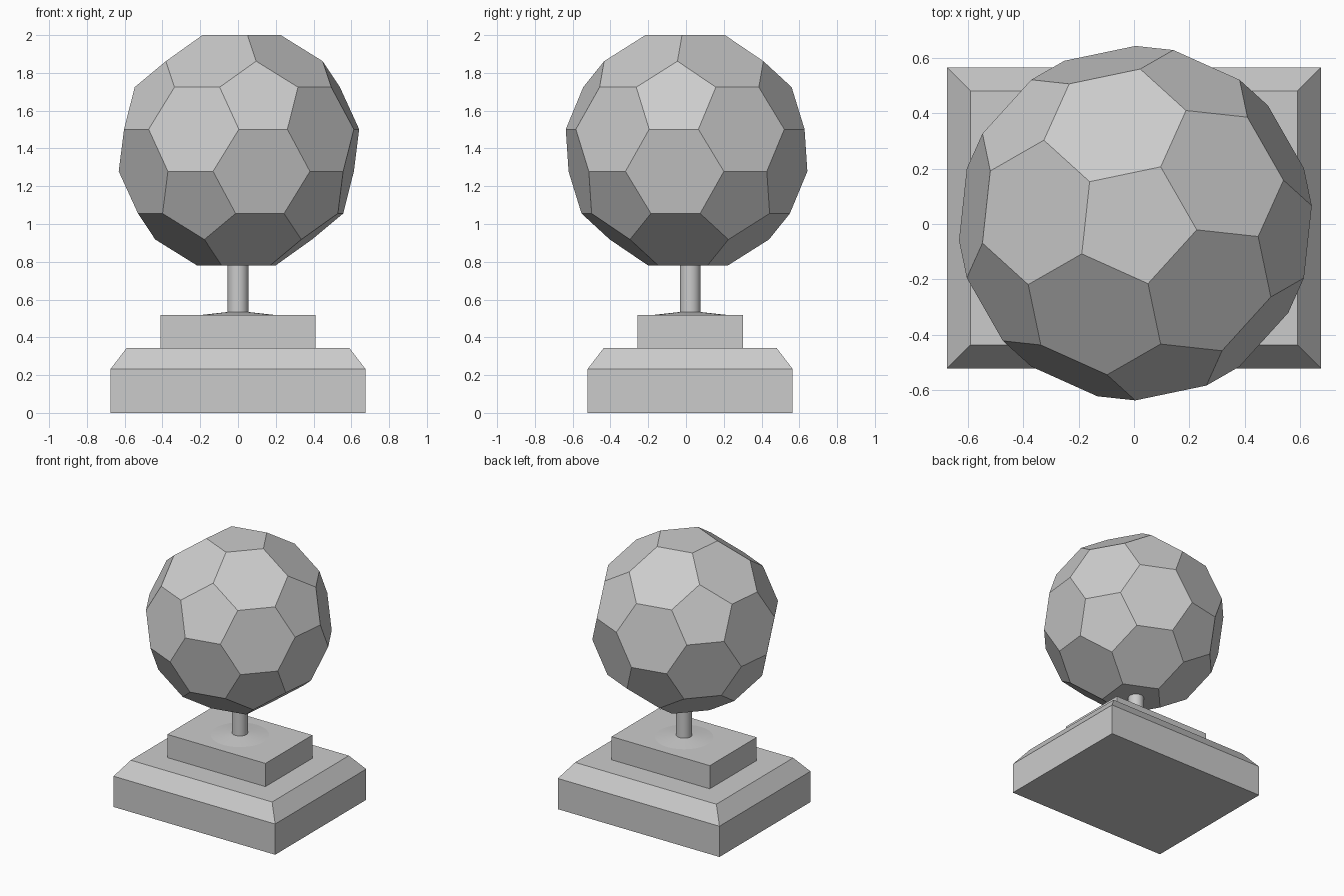
import bpy, bmesh, math
from mathutils import Vector

if "Cube" in bpy.data.objects:
    bpy.data.objects.remove(bpy.data.objects["Cube"])

grey = bpy.data.materials.new("plain grey")
grey.diffuse_color = (0.6, 0.6, 0.6, 1)
grey.use_nodes = True
grey.node_tree.nodes["Principled BSDF"].inputs["Base Color"].default_value = grey.diffuse_color
BASE_Y = 0.022


def finish(name, bm):
    bmesh.ops.recalc_face_normals(bm, faces=bm.faces[:])
    me = bpy.data.meshes.new(name)
    bm.to_mesh(me)
    bm.free()
    me.materials.append(grey)
    ob = bpy.data.objects.new(name, me)
    bpy.context.collection.objects.link(ob)
    return ob


def tiers(name, layers):
    """Stacked rectangles (half x, half y, z) joined into a closed solid."""
    bm = bmesh.new()
    rings = [[bm.verts.new((sx * hx, BASE_Y + sy * hy, z))
              for sx, sy in ((-1, -1), (1, -1), (1, 1), (-1, 1))]
             for hx, hy, z in layers]
    bm.faces.new(rings[0])
    bm.faces.new(rings[-1])
    for a, b in zip(rings, rings[1:]):
        for i in range(4):
            j = (i + 1) % 4
            bm.faces.new((a[i], a[j], b[j], b[i]))
    return finish(name, bm)


# Plinth with a chamfered top, and the block on it
tiers("plinth", [(0.675, 0.543, 0), (0.675, 0.543, 0.232), (0.59, 0.458, 0.343)])
tiers("upper_block", [(0.41, 0.28, 0.343), (0.41, 0.28, 0.518)])

# Round post with a shallow flared foot
SEG = 32
bm = bmesh.new()
rings = []
for r, z in ((0.2, 0.518), (0.055, 0.534), (0.055, 0.79)):
    rings.append([bm.verts.new((r * math.cos(i * math.tau / SEG),
                                BASE_Y + r * math.sin(i * math.tau / SEG), z))
                  for i in range(SEG)])
for a, b in zip(rings, rings[1:]):
    for i in range(SEG):
        j = (i + 1) % SEG
        bm.faces.new((a[i], a[j], b[j], b[i]))
bm.faces.new(rings[-1])
post = finish("post", bm)
bpy.context.view_layer.objects.active = post
post.select_set(True)
bpy.ops.object.shade_smooth_by_angle(angle=math.radians(35))

# Ball: icosahedron with every corner cut off at a third of each edge
EDGE = 0.262 * 3
R = EDGE * 0.95106
TURN = math.radians(-6.2)
corners = [Vector((0, 0, R)), Vector((0, 0, -R))]
for k in range(10):
    a = TURN + k * math.radians(36)
    h = R / math.sqrt(5)
    corners.append(Vector((2 * h * math.cos(a), 2 * h * math.sin(a), h if k % 2 == 0 else -h)))
centre = Vector((0.005, 0.003, 1.39))
bm = bmesh.new()
for p in corners:
    for q in corners:
        if p != q and (p - q).length < EDGE * 1.1:
            bm.verts.new(centre + p.lerp(q, 1 / 3))
bmesh.ops.convex_hull(bm, input=bm.verts[:])
bmesh.ops.dissolve_limit(bm, angle_limit=math.radians(2), verts=bm.verts[:], edges=bm.edges[:])
finish("ball", bm)
